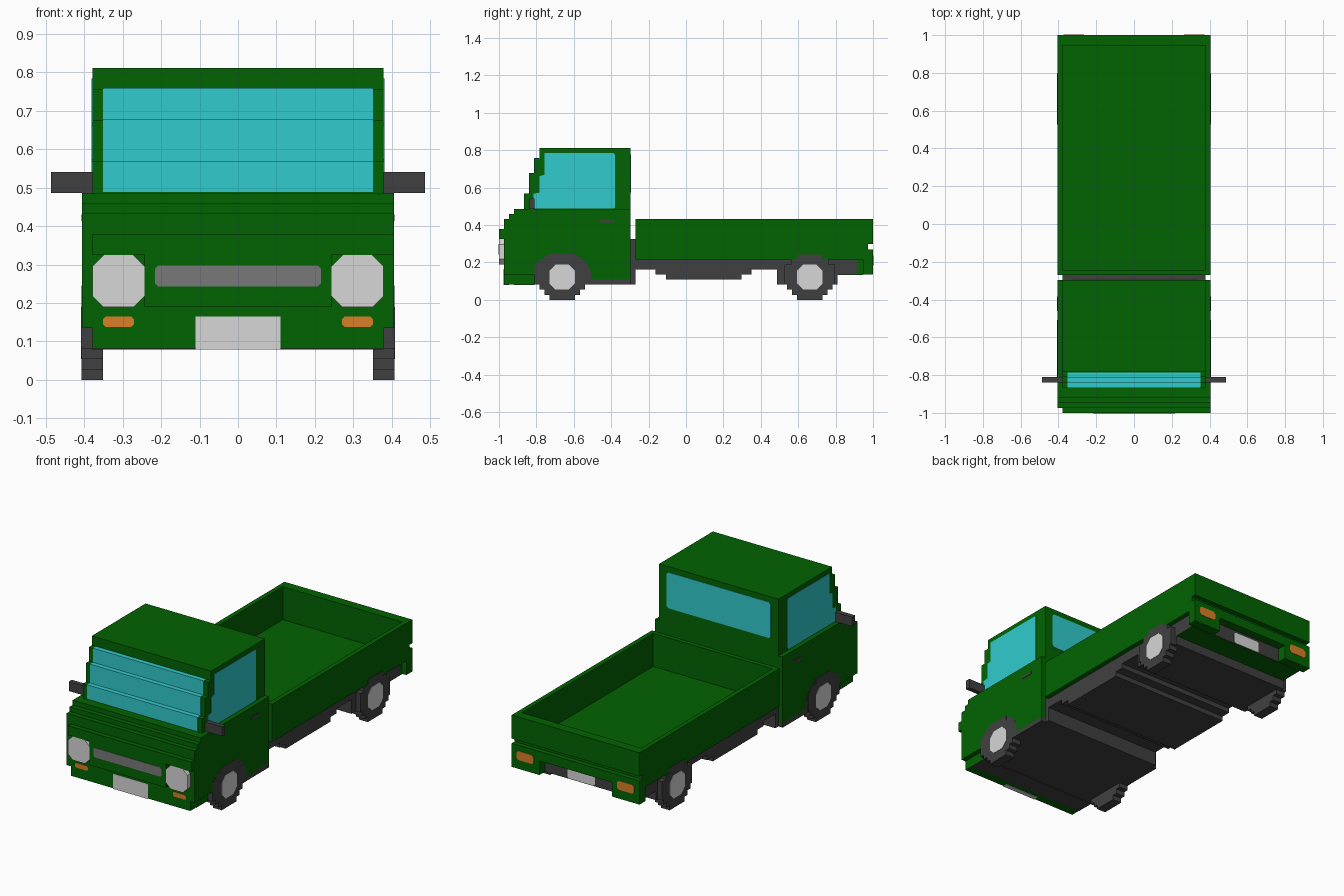
import bpy, bmesh, math
from mathutils import Vector

cube = bpy.data.objects.get("Cube")
if cube:
    bpy.data.objects.remove(cube, do_unlink=True)

U = 1 / 37      # one block step; all sizes below are in steps
P = 0.08        # thickness of thin painted plates


def material(name, rgb):
    m = bpy.data.materials.new(name)
    m.use_nodes = True
    col = (*rgb, 1)
    m.diffuse_color = col
    m.node_tree.nodes["Principled BSDF"].inputs["Base Color"].default_value = col
    return m


GREEN = material("body green", (0.0006, 0.125, 0.0006))
GLASS = material("window teal", (0.03, 0.6, 0.61))
DARK = material("dark grey", (0.051, 0.051, 0.052))
MID = material("grille grey", (0.19, 0.19, 0.19))
LIGHT = material("light grey", (0.68, 0.68, 0.68))
ORANGE = material("lamp orange", (0.7, 0.21, 0.02))


def prism(name, outline, axis, a, b, mat):
    """Extrude a 2D outline along an axis from a to b."""
    def place(p, t):
        q = list(p)
        q.insert("xyz".index(axis), t)
        return Vector(q) * U
    bm = bmesh.new()
    lo = [bm.verts.new(place(p, a)) for p in outline]
    hi = [bm.verts.new(place(p, b)) for p in outline]
    n = len(outline)
    bm.faces.new(lo)
    bm.faces.new(hi[::-1])
    for i in range(n):
        j = (i + 1) % n
        bm.faces.new((lo[j], lo[i], hi[i], hi[j]))
    bmesh.ops.recalc_face_normals(bm, faces=bm.faces)
    me = bpy.data.meshes.new(name)
    bm.to_mesh(me)
    bm.free()
    me.materials.append(mat)
    ob = bpy.data.objects.new(name, me)
    bpy.context.collection.objects.link(ob)
    return ob


def box(name, x, y, z, mat):
    return prism(name, [(x[0], y[0]), (x[1], y[0]), (x[1], y[1]), (x[0], y[1])], "z", *z, mat)


def chamfered(x0, x1, z0, z1, c):
    return [(x0 + c, z0), (x1 - c, z0), (x1, z0 + c), (x1, z1 - c),
            (x1 - c, z1), (x0 + c, z1), (x0, z1 - c), (x0, z0 + c)]


def stepped(rows, cy):
    """Symmetric stair-edged outline from (top height, half width) rows."""
    right, z = [], 0
    for top, w in rows:
        right += [(w, z), (w, top)]
        z = top
    return [(cy + w, h) for w, h in right] + [(cy - w, h) for w, h in reversed(right)]


# Cab: lower body with stair-stepped hood, apron, dark floor
prism("cab_lower", [(-36, 5), (-36, 16), (-35, 16), (-35, 17), (-34, 17), (-34, 18),
                    (-11, 18), (-11, 4), (-19, 4), (-19, 5)], "x", -15, 15, GREEN)
box("front_apron", (-14, 14), (-36, -30), (3, 5), GREEN)
prism("cab_floor", [(-30, 3), (-30, 5), (-19, 5), (-19, 4), (-11, 4), (-11, 3)],
      "x", -15, 15, DARK)
box("apron_underside", (-14, 14), (-34, -30), (3 - P, 3), DARK)
box("cab_rear_frame", (-14, 14), (-11, -10), (3, 12), DARK)

# Cab: upper body and windows
steps = [(-32, 18), (-32, 21), (-31, 21), (-31, 25), (-30, 25), (-30, 28), (-29, 28)]
prism("cab_upper", steps + [(-29, 30), (-11, 30), (-11, 18)], "x", -14, 14, GREEN)
prism("windshield", [(y - P, z + P) for y, z in steps] + [(-29 - P, 18 + P)],
      "x", -13, 13, GLASS)
prism("rear_window", chamfered(-12.2, 12.2, 21.2, 28.8, 0.4), "y", -11, -11 + P, GLASS)

# Front face: raised panel, grille, plate
box("nose_strip", (-14, 15), (-37, -36), (12, 14), GREEN)
box("nose_panel", (-9, 9), (-37, -36), (7, 12), GREEN)
prism("grille", chamfered(-8, 8, 9, 11, 0.3), "y", -37 - P, -37, MID)
box("front_plate", (-4.1, 4.1), (-36 - P, -35), (3 - P, 6.1), LIGHT)

# Load bed: floor, walls and tailgate with a groove
box("bed_floor", (-15, 15), (-10, 35), (8, 9), GREEN)
box("bed_front_wall", (-14, 14), (-10, -9), (9, 16), GREEN)
prism("tailgate", [(35, 8), (35, 16), (37, 16), (37, 11), (36, 11), (36, 10), (37, 10), (37, 8)],
      "x", -15, 15, GREEN)

# Underframe with the tank and rear axle as steps in one profile
prism("underframe", [(-10, 8), (-10, 6), (-6, 6), (-6, 5), (-4, 5), (-4, 4), (11, 4), (11, 5),
                     (13, 5), (13, 6), (18, 6), (18, 3), (30, 3), (30, 5), (34, 5), (34, 8)],
      "x", -14, 14, DARK)

# Rear bumper: green beam and underside, dark recessed panel with plate
box("rear_beam", (-14, 14), (34, 35), (5, 8), GREEN)
box("rear_underside", (-14, 14), (30, 35), (5 - P, 5), GREEN)
box("rear_panel", (-8.5, 8.5), (35, 35 + P), (5, 8), DARK)
prism("rear_plate", chamfered(-3.2, 3.2, 5.1, 7.5, 0.3), "y", 35 + P, 35 + 2 * P, LIGHT)

# Parts repeated on both sides
tyre = [(1, 2.5), (2, 3.5), (3, 4.5), (7, 5), (8, 3.7), (9, 2.5)]
arch = [(-30, 3), (-30, 7), (-29, 7.6), (-28, 8.5), (-27, 9.1), (-22, 9.1),
        (-20.5, 8), (-19.5, 7), (-18.8, 5.5), (-18.8, 3)]
side_glass = [(-30.2, 18.1), (-30.2, 21), (-29, 21.2), (-29, 24.5), (-28, 24.7), (-28, 29),
              (-14.3, 29), (-14, 28.7), (-14, 18.4), (-14.3, 18.1)]
for side, s in (("left", 1), ("right", -1)):
    def sx(a, b):
        return tuple(sorted((a * s, b * s)))
    prism(f"{side}_side_window", side_glass, "x", 14 * s, (14 + P) * s, GLASS)
    prism(f"{side}_wheel_arch", arch, "x", 14.9 * s, 15.04 * s, DARK)
    for end, cy in (("front", -24.5), ("rear", 24.5)):
        prism(f"{side}_{end}_tyre", stepped(tyre, cy), "x", 13 * s, 15.07 * s, DARK)
        prism(f"{side}_{end}_hub", chamfered(cy - 2.5, cy + 2.5, 2, 7, 1.2), "x",
              15 * s, 15.13 * s, LIGHT)
    box(f"{side}_mirror", sx(14, 18), (-31, -30), (18, 20), DARK)
    box(f"{side}_door_handle", sx(15, 15 + P), (-17, -14.2), (15.3, 15.9), DARK)
    x0, x1 = sx(9, 14)
    prism(f"{side}_headlight", chamfered(x0, x1, 7, 12, 1.05), "y", -37, -36, LIGHT)
    x0, x1 = sx(10, 13)
    prism(f"{side}_front_indicator", chamfered(x0, x1, 5.1, 6.1, 0.25), "y", -36 - P, -36, ORANGE)
    box(f"{side}_bed_wall", sx(14, 15), (-10, 35), (9, 16), GREEN)
    box(f"{side}_rear_lamp_panel", sx(8.5, 15), (35, 37), (5, 8), GREEN)
    x0, x1 = sx(9.8, 13.8)
    prism(f"{side}_rear_lamp", chamfered(x0, x1, 6.9, 8.8, 0.4), "y", 37, 37 + P, ORANGE)
